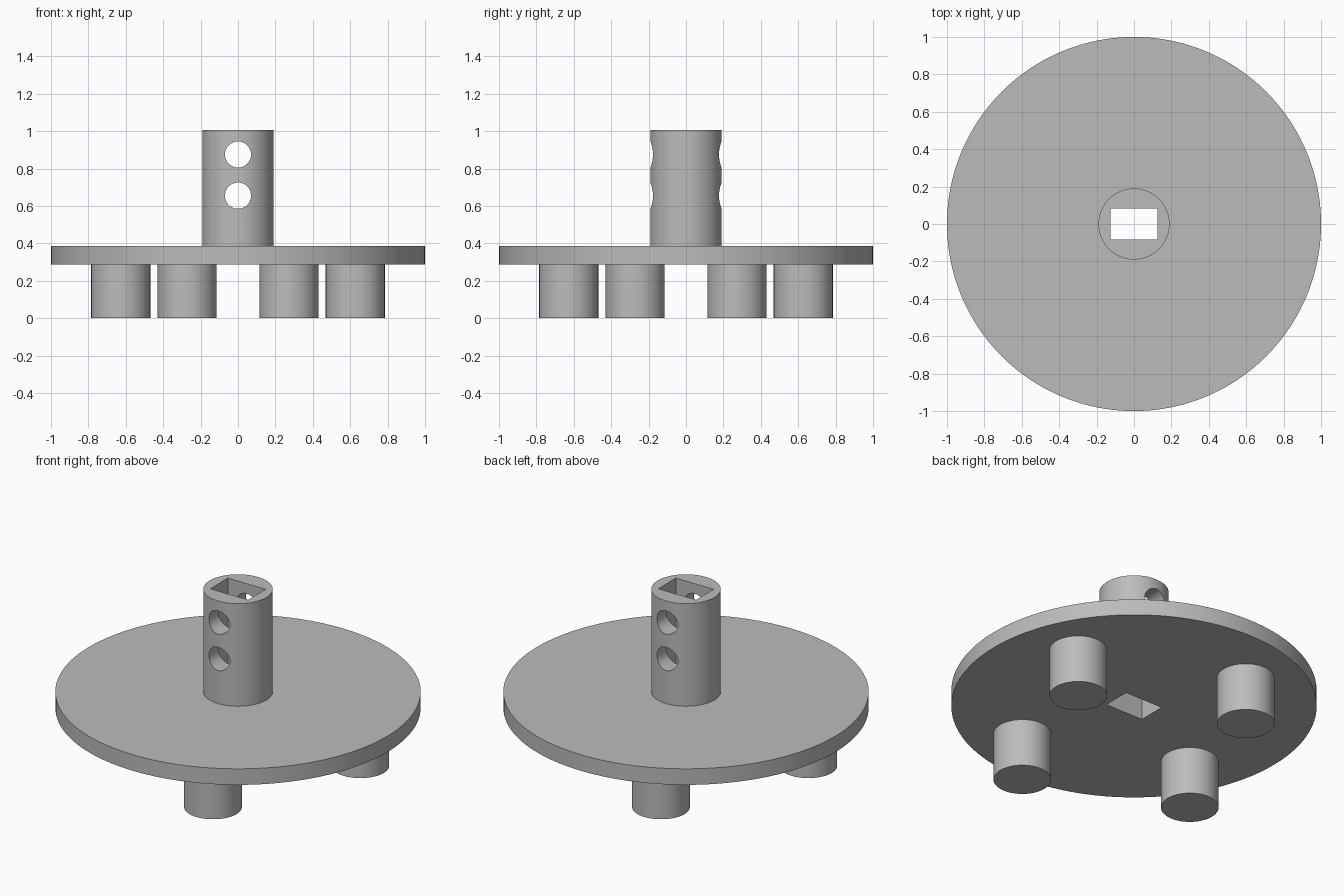
import bpy
import math

if "Cube" in bpy.data.objects:
    bpy.data.objects.remove(bpy.data.objects["Cube"], do_unlink=True)

PLATE_BOTTOM, PLATE_TOP, TOP = 0.288, 0.385, 1.005
TUBE_R, PEG_R, HOLE_R = 0.19, 0.158, 0.07

grey = bpy.data.materials.new("plain grey")
grey.use_nodes = True
grey.diffuse_color = (0.5, 0.5, 0.5, 1)
grey.node_tree.nodes["Principled BSDF"].inputs["Base Color"].default_value = (0.5, 0.5, 0.5, 1)


def cylinder(name, radius, z0, z1, x=0, y=0, sides=96):
    bpy.ops.mesh.primitive_cylinder_add(
        vertices=sides, radius=radius, depth=z1 - z0, location=(x, y, (z0 + z1) / 2))
    ob = bpy.context.object
    ob.name = name
    ob.data.materials.append(grey)
    return ob


def cut(ob, cutter):
    mod = ob.modifiers.new("cut", "BOOLEAN")
    mod.operation = "DIFFERENCE"
    mod.solver = "EXACT"
    mod.object = cutter
    bpy.context.view_layer.objects.active = ob
    bpy.ops.object.modifier_apply(modifier=mod.name)


def smooth(ob):
    bpy.ops.object.select_all(action="DESELECT")
    ob.select_set(True)
    bpy.context.view_layer.objects.active = ob
    bpy.ops.object.shade_smooth_by_angle(angle=math.radians(30))


# Round plate and upright tube
plate = cylinder("round_plate", 1.0, PLATE_BOTTOM, PLATE_TOP, sides=160)
tube = cylinder("upright_tube", TUBE_R, PLATE_TOP, TOP)

# Rectangular shaft through both
bpy.ops.mesh.primitive_cube_add(size=1, location=(0, 0, 0.65))
shaft = bpy.context.object
shaft.name = "shaft_cutter"
shaft.scale = (0.252, 0.168, 1.2)
cutters = [shaft]
cut(plate, shaft)
cut(tube, shaft)

# Two cross holes through the tube, front to back
for z in (0.655, 0.875):
    bpy.ops.mesh.primitive_cylinder_add(
        vertices=48, radius=HOLE_R, depth=0.6, location=(0, 0, z),
        rotation=(math.pi / 2, 0, 0))
    hole = bpy.context.object
    hole.name = "cross_hole_cutter"
    cut(tube, hole)
    cutters.append(hole)

for ob in cutters:
    bpy.data.objects.remove(ob, do_unlink=True)

# Four pegs under the plate, a quarter turn apart
parts = [plate, tube]
px, py = 0.272, -0.627
for i in range(4):
    parts.append(cylinder(f"peg_{i + 1}", PEG_R, 0, PLATE_BOTTOM, px, py, 64))
    px, py = -py, px

for ob in parts:
    smooth(ob)
